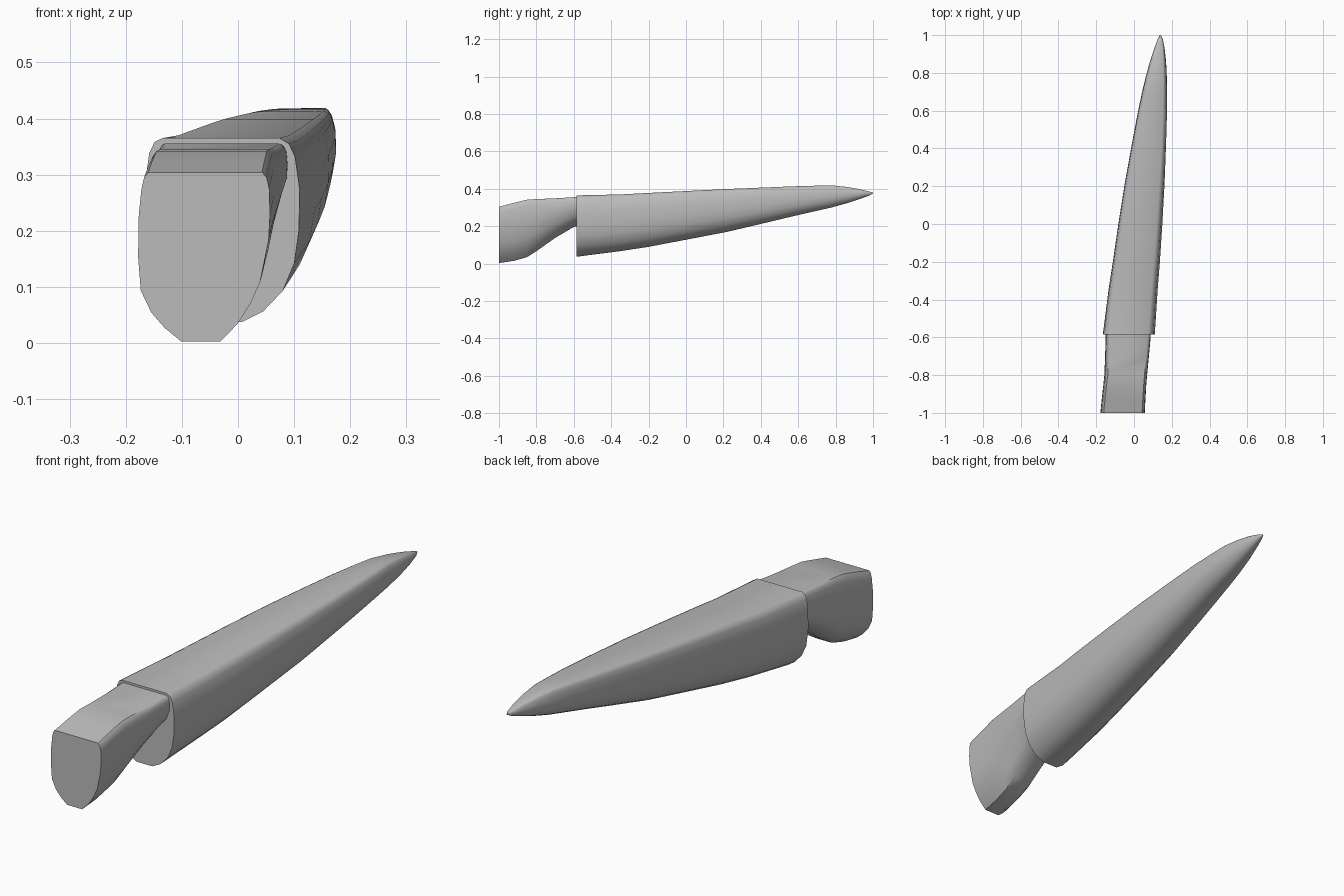
import bpy, bmesh, math

cube = bpy.data.objects.get("Cube")
if cube:
    bpy.data.objects.remove(cube)

grey = bpy.data.materials.new("plain grey")
grey.use_nodes = True
colour = (0.5, 0.5, 0.5, 1)
grey.diffuse_color = colour
grey.node_tree.nodes["Principled BSDF"].inputs["Base Color"].default_value = colour

# Cross-sections: u runs across (-1 to 1), v runs up (0 to 1)
BLADE = [(-.3, 0), (-.55, .07), (-.78, .18), (-.93, .32), (-1, .55), (-.99, .8),
         (-.95, .92), (-.88, .98), (-.78, 1), (.74, 1), (.86, .97), (.94, .9),
         (1, .72), (.99, .5), (.93, .32), (.78, .17), (.53, .06), (.25, 0)]
HANDLE = [(-.35, 0), (-.6, .08), (-.8, .17), (-.96, .3), (-1, .5), (-.99, .75),
          (-.95, .9), (-.91, .97), (-.85, 1), (.88, 1), (.95, .97), (.99, .9),
          (1, .75), (.98, .6), (.85, .35), (.7, .22), (.5, .1), (.25, 0)]


def loft(name, profile, stations, point_tip=False):
    """Skin the profile through stations of y, left, right, bottom, top, roundness."""
    bm = bmesh.new()
    rings = []
    for y, x0, x1, z0, z1, rnd in stations:
        ring = []
        for u, v in profile:
            w = 2 * v - 1
            n = math.hypot(u, w)
            u2 = u + (u / n - u) * rnd
            w2 = w + (w / n - w) * rnd
            ring.append(bm.verts.new(((x0 + x1) / 2 + u2 * (x1 - x0) / 2, y,
                                      (z0 + z1) / 2 + w2 * (z1 - z0) / 2)))
        rings.append(ring)
    count = len(profile)
    for a, b in zip(rings, rings[1:]):
        for i in range(count):
            j = (i + 1) % count
            bm.faces.new((a[i], a[j], b[j], b[i]))
    bm.faces.new(rings[0])
    bm.faces.new(rings[-1])
    bmesh.ops.recalc_face_normals(bm, faces=bm.faces)
    mesh = bpy.data.meshes.new(name)
    bm.to_mesh(mesh)
    bm.free()
    mesh.materials.append(grey)
    obj = bpy.data.objects.new(name, mesh)
    bpy.context.collection.objects.link(obj)
    bpy.ops.object.select_all(action="DESELECT")
    obj.select_set(True)
    bpy.context.view_layer.objects.active = obj
    bpy.ops.object.shade_smooth_by_angle(angle=math.radians(40))
    return obj


# Long tapering blade with a closed, flat butt end
loft("blade", BLADE, [
    (-.585, -.165, .11, .037, .365, 0),
    (-.35, -.135, .125, .067, .37, 0),
    (-.2, -.112, .137, .09, .378, 0),
    (0, -.083, .15, .128, .388, 0),
    (.22, -.048, .162, .17, .399, 0),
    (.42, -.012, .17, .217, .408, .05),
    (.58, .018, .175, .255, .416, .15),
    (.7, .043, .175, .282, .421, .3),
    (.78, .062, .174, .3, .424, .45),
    (.86, .084, .17, .322, .416, .65),
    (.93, .107, .162, .345, .403, .85),
    (.98, .126, .152, .364, .388, 1),
    (1, .136, .142, .375, .38, 1)])

# Short grip that narrows into a neck entering the blade
loft("grip", HANDLE, [
    (-1, -.178, .057, .003, .304, 0),
    (-.92, -.17, .061, .015, .325, 0),
    (-.85, -.162, .065, .035, .342, 0),
    (-.8, -.157, .07, .066, .347, .05),
    (-.7, -.153, .08, .137, .351, .08),
    (-.6, -.15, .089, .196, .357, .08),
    (-.56, -.149, .09, .205, .358, .08)])
